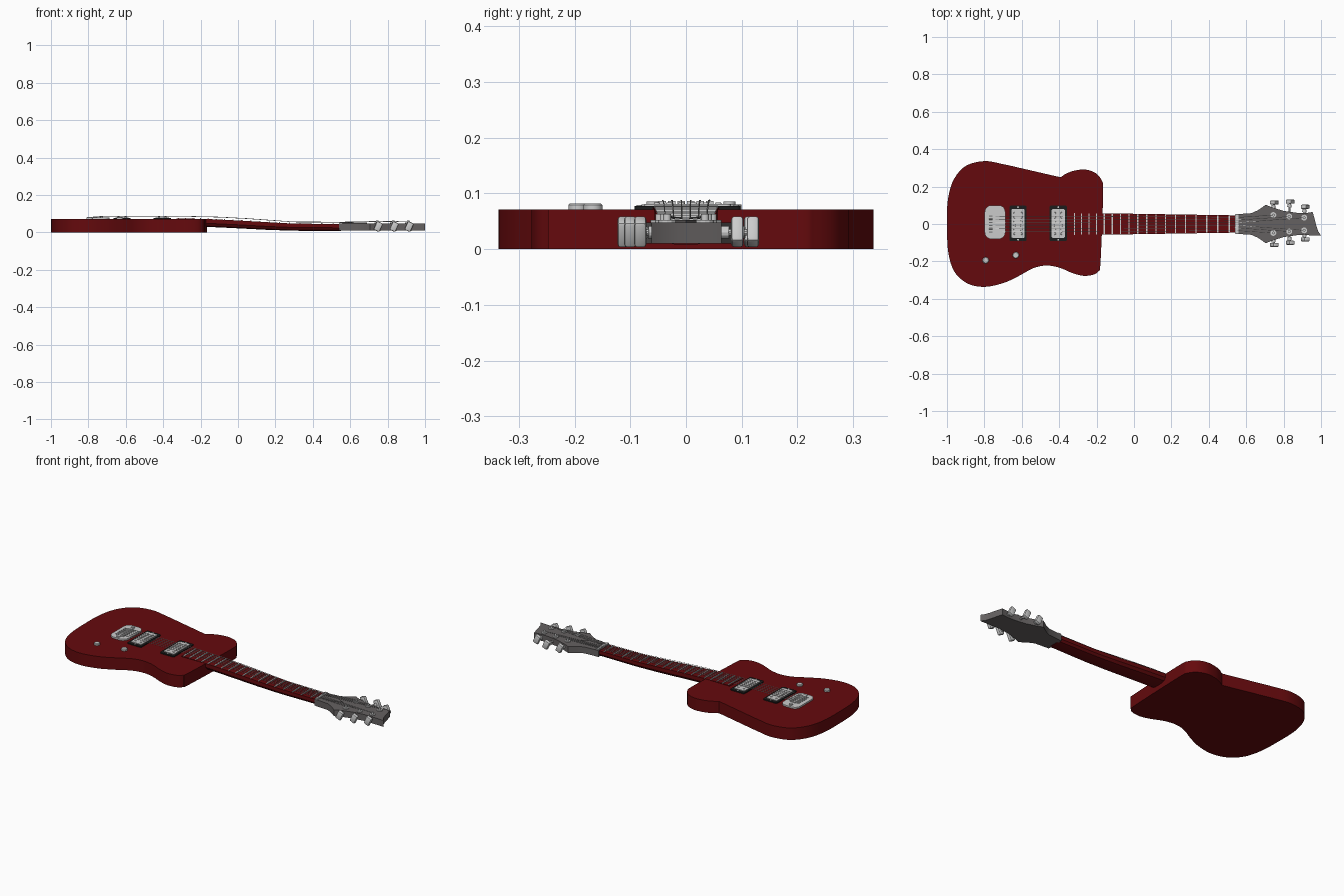
import bpy, bmesh
from math import pi, cos, sin, atan2
from mathutils import Vector, Matrix

if "Cube" in bpy.data.objects:
    bpy.data.objects.remove(bpy.data.objects["Cube"])


def material(name, col):
    m = bpy.data.materials.new(name)
    m.diffuse_color = (*col, 1)
    m.use_nodes = True
    m.node_tree.nodes["Principled BSDF"].inputs["Base Color"].default_value = m.diffuse_color
    return m


RED = material("red_lacquer", (0.13, 0.003, 0.004))
BLACK = material("black_plastic", (0.012, 0.012, 0.012))
DARK = material("headstock_grey", (0.13, 0.12, 0.12))


def finish(name, bm, mat=None):
    bmesh.ops.recalc_face_normals(bm, faces=bm.faces)
    me = bpy.data.meshes.new(name)
    bm.to_mesh(me)
    bm.free()
    ob = bpy.data.objects.new(name, me)
    bpy.context.collection.objects.link(ob)
    if mat:
        me.materials.append(mat)
    return ob


def prism(bm, pts, z0, z1):
    lo = [bm.verts.new((x, y, z0)) for x, y in pts]
    hi = [bm.verts.new((x, y, z1)) for x, y in pts]
    bm.faces.new(lo[::-1])
    bm.faces.new(hi)
    n = len(pts)
    for i in range(n):
        j = (i + 1) % n
        bm.faces.new((lo[i], lo[j], hi[j], hi[i]))


def box(bm, c, s, rot=None):
    m = Matrix.Translation(c) @ (rot or Matrix()) @ Matrix.Diagonal((*s, 1))
    return bmesh.ops.create_cube(bm, size=1, matrix=m)["verts"]


def cyl(bm, a, b, r, r2=None, n=20):
    a, b = Vector(a), Vector(b)
    q = (b - a).to_track_quat("Z", "Y").to_matrix().to_4x4()
    bmesh.ops.create_cone(bm, cap_ends=True, segments=n, radius1=r, radius2=r if r2 is None else r2,
                          depth=(b - a).length, matrix=Matrix.Translation((a + b) / 2) @ q)


def rounded(cx, cy, w, h, r, n=6):
    pts = []
    for k, (sx, sy) in enumerate(((1, 1), (-1, 1), (-1, -1), (1, -1))):
        for i in range(n + 1):
            t = (k + i / n) * pi / 2
            pts.append((cx + sx * (w / 2 - r) + r * cos(t), cy + sy * (h / 2 - r) + r * sin(t)))
    return pts


def spline(ctrl, steps=6):
    out, n = [], len(ctrl)
    for i in range(n):
        p = [Vector(ctrl[(i + k) % n]) for k in (-1, 0, 1, 2)]
        for s in range(steps):
            t = s / steps
            v = 0.5 * (2 * p[1] + (p[2] - p[0]) * t + (2 * p[0] - 5 * p[1] + 4 * p[2] - p[3]) * t * t
                       + (3 * p[1] - p[0] - 3 * p[2] + p[3]) * t ** 3)
            out.append((v.x, v.y))
    return out


def lerp(table, x):
    for (x0, a), (x1, b) in zip(table, table[1:]):
        if x <= x1:
            return a + (b - a) * (x - x0) / (x1 - x0)
    return table[-1][1]


# Body slab
outline = [(-1, 0), (-0.995, 0.13), (-0.965, 0.235), (-0.9, 0.31), (-0.8, 0.336), (-0.7, 0.32),
           (-0.55, 0.286), (-0.41, 0.254), (-0.39, 0.252), (-0.365, 0.268), (-0.32, 0.285), (-0.26, 0.291),
           (-0.205, 0.272), (-0.172, 0.232), (-0.165, 0.19), (-0.17, 0), (-0.18, -0.22), (-0.188, -0.25),
           (-0.215, -0.27), (-0.27, -0.277), (-0.33, -0.262), (-0.4, -0.233), (-0.47, -0.222), (-0.54, -0.237),
           (-0.62, -0.28), (-0.7, -0.316), (-0.8, -0.336), (-0.89, -0.318), (-0.96, -0.255), (-0.993, -0.15)]
bm = bmesh.new()
prism(bm, spline(outline), 0, 0.071)
finish("body", bm, RED)

# Neck: lofted section following a gentle dip
TOP = [(-0.34, 0.075), (-0.17, 0.072), (0, 0.064), (0.15, 0.055), (0.3, 0.047), (0.56, 0.045)]
BOT = [(-0.34, 0.034), (-0.17, 0.03), (0, 0.022), (0.15, 0.014), (0.3, 0.009), (0.56, 0.008)]
HALF = [(-0.34, 0.06), (0.56, 0.046)]
bm = bmesh.new()
rings = []
for i in range(19):
    x = -0.33 + 0.88 * i / 18
    t, b, h = lerp(TOP, x), lerp(BOT, x), lerp(HALF, x)
    m = b + (t - b) * 0.45
    sec = [(-h, t), (-h, m), (-h * 0.8, b + 0.004), (-h * 0.4, b), (h * 0.4, b), (h * 0.8, b + 0.004), (h, m), (h, t)]
    rings.append([bm.verts.new((x, y, z)) for y, z in sec])
for a, b in zip(rings, rings[1:]):
    for k in range(8):
        bm.faces.new((a[k], a[(k + 1) % 8], b[(k + 1) % 8], b[k]))
bm.faces.new(rings[0])
bm.faces.new(rings[-1])
finish("neck", bm, RED)

# Frets
bm = bmesh.new()
x, gap = -0.318, 0.038
while x < 0.53:
    box(bm, (x, 0, lerp(TOP, x) + 0.001), (0.006, 2 * lerp(HALF, x) - 0.004, 0.005))
    x += gap
    gap *= 1.03
finish("frets", bm)

# Headstock with collar, and the nut
half = [(0.54, 0.052), (0.63, 0.058), (0.665, 0.075), (0.705, 0.103), (0.74, 0.088), (0.8, 0.07), (0.87, 0.06), (0.93, 0.06)]
tip = [(0.955, 0.064), (0.965, 0.03), (0.975, -0.01), (0.985, -0.04), (1.0, -0.062)]
bm = bmesh.new()
prism(bm, half + tip + [(x, -y) for x, y in half[::-1]], 0.01, 0.048)
finish("headstock", bm, DARK)
bm = bmesh.new()
box(bm, (0.55, 0, 0.047), (0.016, 0.1, 0.014))
finish("nut", bm)
bm = bmesh.new()
prism(bm, [(0.56, -0.022), (0.64, -0.022), (0.69, 0), (0.64, 0.022), (0.56, 0.022)], 0.047, 0.052)
finish("neck_rod_cover", bm, DARK)

# Tuning machines: bushing, post, shaft and paddle button on both sides
posts = []
for side, ends in ((1, (0.115, 0.12, 0.092)), (-1, (-0.112, -0.1, -0.082))):
    bm = bmesh.new()
    for px, py, ye in zip((0.745, 0.83, 0.91), (0.048, 0.04, 0.034), ends):
        p = Vector((px, side * py, 0))
        posts.append(p)
        cyl(bm, p + Vector((0, 0, 0.046)), p + Vector((0, 0, 0.052)), 0.016, n=12)
        cyl(bm, p + Vector((0, 0, 0.05)), p + Vector((0, 0, 0.063)), 0.007)
        cyl(bm, (px, side * 0.045, 0.03), (px + 0.004, ye, 0.03), 0.006, n=10)
        cyl(bm, (px, ye - side * 0.03, 0.03), (px + 0.002, ye - side * 0.014, 0.03), 0.011, n=12)
        vs = box(bm, (px + 0.005, ye, 0.031), (0.05, 0.022, 0.034), Matrix.Rotation(side * 1.15, 4, "Y"))
        edges = {e for v in vs for e in v.link_edges}
        bmesh.ops.bevel(bm, geom=list(edges), offset=0.006, segments=2, affect="EDGES", profile=0.5)
    finish("tuners_upper" if side > 0 else "tuners_lower", bm)

# Pickups: black surround, metal cover, two rows of pole screws
for name, cx in (("bridge_pickup", -0.62), ("neck_pickup", -0.405)):
    bm = bmesh.new()
    prism(bm, rounded(cx, 0.003, 0.092, 0.19, 0.008), 0.068, 0.077)
    finish(name + "_surround", bm, BLACK)
    bm = bmesh.new()
    prism(bm, rounded(cx, 0.003, 0.07, 0.155, 0.008), 0.07, 0.081)
    finish(name + "_cover", bm)
    bm = bmesh.new()
    for i in range(6):
        for dx in (-0.018, 0.018):
            y = 0.003 + (i - 2.5) * 0.022
            cyl(bm, (cx + dx, y, 0.08), (cx + dx, y, 0.084), 0.006, 0.005, 12)
    for dy in (-0.084, 0.09):
        cyl(bm, (cx, dy, 0.076), (cx, dy, 0.079), 0.005, n=12)
    finish(name + "_poles", bm)

# Bridge plate with six saddles and screws
bm = bmesh.new()
prism(bm, rounded(-0.743, 0.01, 0.11, 0.18, 0.035), 0.07, 0.08)
finish("bridge_plate", bm)
bm = bmesh.new()
for i in range(6):
    y = (i - 2.5) * 0.017
    box(bm, (-0.738, y, 0.081), (0.035, 0.013, 0.01))
    cyl(bm, (-0.775, y, 0.0825), (-0.75, y, 0.0825), 0.003, n=8)
for y in (-0.06, 0.078):
    cyl(bm, (-0.745, y, 0.079), (-0.745, y, 0.085), 0.011)
finish("bridge_saddles", bm)

# Control knobs
bm = bmesh.new()
for kx, ky in ((-0.793, -0.194), (-0.632, -0.167)):
    cyl(bm, (kx, ky, 0.07), (kx, ky, 0.079), 0.017, n=28)
    cyl(bm, (kx, ky, 0.079), (kx, ky, 0.082), 0.017, 0.014, 28)
finish("control_knobs", bm)

# Strings from saddle to post
order = [posts[0], posts[1], posts[2], posts[5], posts[4], posts[3]]
for i, p in enumerate(order):
    k = 2.5 - i
    path = [(-0.74, k * 0.017, 0.087), (-0.32, k * 0.0165, 0.087), (-0.1, k * 0.016, 0.082), (0.05, k * 0.0155, 0.074),
            (0.3, k * 0.0148, 0.056), (0.55, k * 0.014, 0.055), (p.x, p.y, 0.059)]
    bm = bmesh.new()
    for a, b in zip(path, path[1:]):
        cyl(bm, a, b, 0.0011 + 0.0001 * (5 - i), n=6)
    finish(f"string_{i + 1}", bm)

# Smooth curved walls, keep hard edges
bpy.ops.object.select_all(action="SELECT")
bpy.context.view_layer.objects.active = bpy.data.objects["body"]
bpy.ops.object.shade_smooth_by_angle(angle=0.5)
